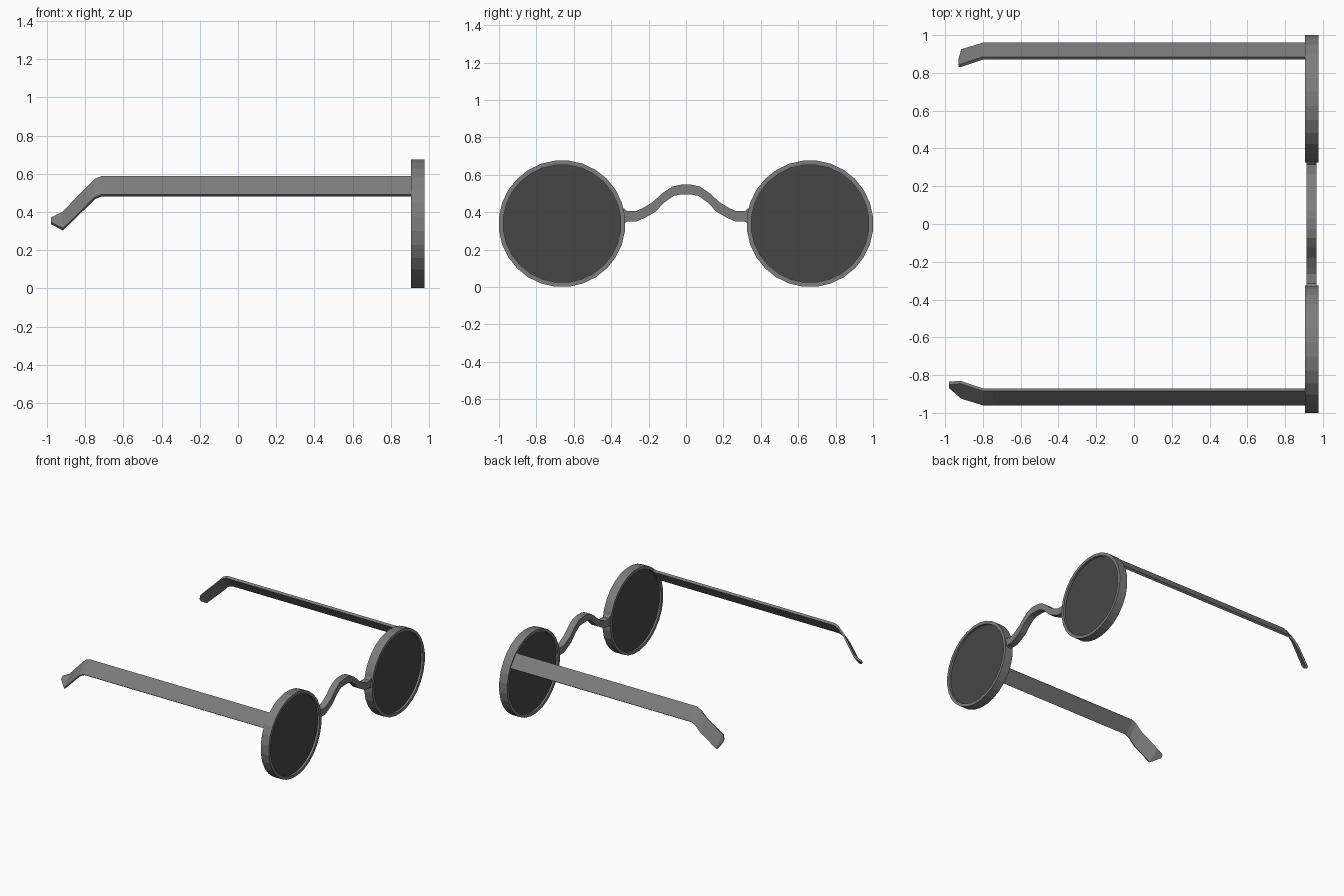
import bpy, bmesh, math

if "Cube" in bpy.data.objects:
    bpy.data.objects.remove(bpy.data.objects["Cube"])

RING_Y, RING_Z, R_OUT, R_IN = 0.663, 0.339, 0.339, 0.315
SIDES = 28


def material(name, v):
    m = bpy.data.materials.new(name)
    m.diffuse_color = (v, v, v, 1)
    m.use_nodes = True
    m.node_tree.nodes["Principled BSDF"].inputs["Base Color"].default_value = m.diffuse_color
    return m


def loft(name, sections, mat, closed=False):
    """Skin a list of equal-length cross-sections into a solid."""
    bm = bmesh.new()
    rows = [[bm.verts.new(p) for p in s] for s in sections]
    n = len(rows[0])
    pairs = list(zip(rows, rows[1:]))
    if closed:
        pairs.append((rows[-1], rows[0]))
    else:
        bm.faces.new(rows[0])
        bm.faces.new(rows[-1][::-1])
    for a, b in pairs:
        for i in range(n):
            j = (i + 1) % n
            bm.faces.new((a[i], b[i], b[j], a[j]))
    bmesh.ops.recalc_face_normals(bm, faces=bm.faces)
    me = bpy.data.meshes.new(name)
    bm.to_mesh(me)
    bm.free()
    me.materials.append(mat)
    ob = bpy.data.objects.new(name, me)
    bpy.context.collection.objects.link(ob)
    return ob


def circle_point(side, x, r, i):
    a = 2 * math.pi * (i + 0.5) / SIDES
    return (x, side * RING_Y + r * math.cos(a), RING_Z + r * math.sin(a))


dark = material("dark_lens", 0.062)
grey = material("frame_grey", 0.205)

# Temple arm cross-section: outer bottom, outer top, inner top, inner bottom (y, z)
ARM = [(0.96, 0.492), (0.885, 0.588), (0.87, 0.575), (0.945, 0.481)]

for side, label in ((1, "left"), (-1, "right")):
    # Round rim and its dark lens
    loft(f"{label}_rim",
         [[circle_point(side, x, r, i) for x, r in
           ((0.905, R_OUT), (0.977, R_OUT), (0.977, R_IN), (0.905, R_IN))]
          for i in range(SIDES)], grey, closed=True)
    loft(f"{label}_lens",
         [[circle_point(side, x, R_IN + 0.004, i) for i in range(SIDES)]
          for x in (0.92, 0.96)], dark)

    # Temple arm with bent, tapered ear tip
    secs = [[(x, side * y, z + dz) for y, z in ARM]
            for x, dz in ((0.91, 0), (-0.715, 0), (-0.75, -0.015), (-0.8, -0.065))]
    bend = [(-0.915, 0.925, 0.315), (-0.92, 0.845, 0.40),
            (-0.922, 0.83, 0.39), (-0.917, 0.91, 0.303)]
    tip_x = -0.93 if side > 0 else -0.98
    tip = [(tip_x, 0.868, 0.347), (tip_x, 0.85, 0.37),
           (tip_x, 0.835, 0.36), (tip_x, 0.853, 0.337)]
    secs += [[(x, side * y, z) for x, y, z in s] for s in (bend, tip)]
    loft(f"{label}_temple_arm", secs, grey)

# Wavy nose bridge: (top y, top z, bottom y, bottom z) for one half, then mirrored
half = [(0.334, 0.425, 0.334, 0.335), (0.315, 0.406, 0.315, 0.35),
        (0.265, 0.406, 0.265, 0.35), (0.23, 0.423, 0.22, 0.37),
        (0.18, 0.453, 0.165, 0.401), (0.125, 0.503, 0.115, 0.453),
        (0.075, 0.537, 0.065, 0.488), (0.03, 0.547, 0.03, 0.494)]
path = half + [(-a, b, -c, d) for a, b, c, d in reversed(half)]
loft("nose_bridge",
     [[(0.912, ty, tz), (0.966, ty, tz), (0.966, by, bz), (0.912, by, bz)]
      for ty, tz, by, bz in path], grey)
